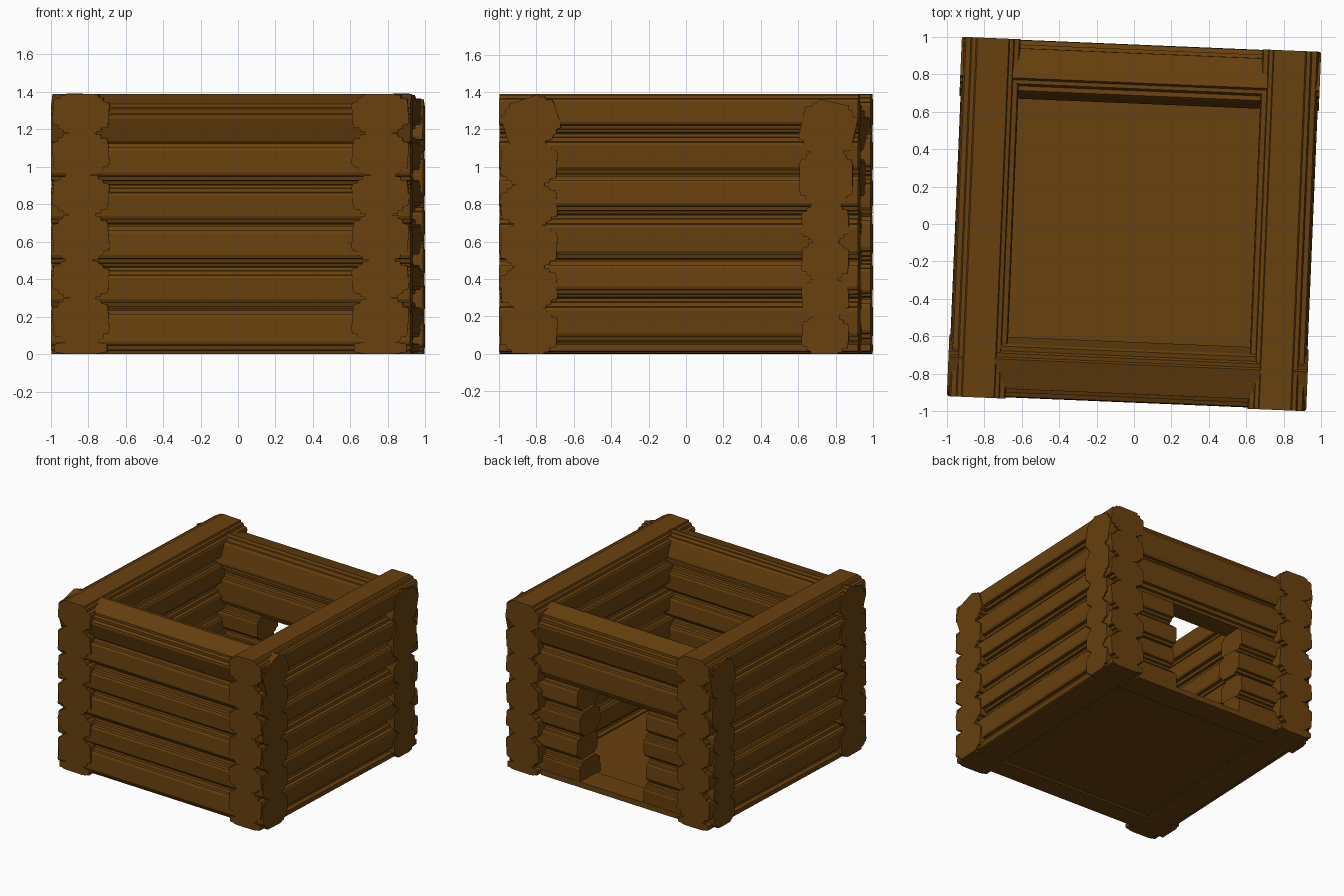
import bpy, bmesh, math
from mathutils import Matrix

if "Cube" in bpy.data.objects:
    bpy.data.objects.remove(bpy.data.objects["Cube"])

TOP = 1.39
TURN = Matrix.Rotation(math.radians(-2.4), 4, 'Z')

wood = bpy.data.materials.new("brown wood")
wood.diffuse_color = (0.14, 0.052, 0.0045, 1)
wood.use_nodes = True
wood.node_tree.nodes["Principled BSDF"].inputs["Base Color"].default_value = wood.diffuse_color


def finish(bm, name):
    bmesh.ops.recalc_face_normals(bm, faces=bm.faces)
    bm.transform(TURN)
    mesh = bpy.data.meshes.new(name)
    bm.to_mesh(mesh)
    bm.free()
    mesh.materials.append(wood)
    ob = bpy.data.objects.new(name, mesh)
    bpy.context.collection.objects.link(ob)
    return ob


def log(name, axis, offset, z0, z1, a, b, half=0.15, tilt=0):
    """Stepped log running along axis from a to b, between heights z0 and z1."""
    h, zc = (z1 - z0) / 2, (z0 + z1) / 2
    # upper right quarter of the stepped cross-section
    quarter = [(1.0, 0.50), (0.95, 0.64), (0.78, 0.66), (0.74, 0.84), (0.60, 0.86), (0.56, 1.0)]
    right = [(u, -v) for u, v in reversed(quarter)] + quarter
    ring = right + [(-u, v) for u, v in reversed(quarter)] + [(-u, -v) for u, v in quarter]
    c, s = math.cos(math.radians(tilt)), math.sin(math.radians(tilt))
    bm = bmesh.new()
    loops = []
    for t in (a, b):
        loop = []
        for u, v in ring:
            p, q = u * half, v * (h + 0.003)
            w = offset + p * c - q * s
            z = min(max(zc + p * s + q * c, 0.0), TOP)
            loop.append(bm.verts.new((t, w, z) if axis == 'X' else (w, t, z)))
        loops.append(loop)
    n = len(ring)
    for i in range(n):
        j = (i + 1) % n
        bm.faces.new((loops[0][i], loops[0][j], loops[1][j], loops[1][i]))
    bm.faces.new(loops[0])
    bm.faces.new(list(reversed(loops[1])))
    return finish(bm, name)


def box(name, x0, x1, y0, y1, z0, z1):
    bm = bmesh.new()
    centre = Matrix.Translation(((x0 + x1) / 2, (y0 + y1) / 2, (z0 + z1) / 2))
    bmesh.ops.create_cube(bm, size=1, matrix=centre @ Matrix.Diagonal((x1 - x0, y1 - y0, z1 - z0, 1)))
    return finish(bm, name)


END, WALL = 0.96, 0.80

# floor slab and door sill
box("floor", -0.78, 0.78, -0.78, 0.78, 0.012, 0.04)
box("door_sill", -0.66, 0.66, 0.70, 0.91, 0.0, 0.045)

# front wall: five upright logs and a top log leaning outwards
front = [0.0, 0.245, 0.465, 0.69, 0.905, 1.135]
for i in range(5):
    log(f"front_log_{i + 1}", 'X', -WALL, front[i], front[i + 1], -END, END, tilt=3 if i % 2 else -3)
log("front_top_log", 'X', -WALL + 0.01, 1.12, 1.365, -END, END, half=0.148, tilt=18)

# side walls: low sill and six logs each
side = [0.06, 0.30, 0.50, 0.745, 0.955, 1.18, 1.39]
for sx, label in ((1, "right"), (-1, "left")):
    log(f"{label}_sill", 'Y', sx * WALL, 0, 0.065, -END, END, half=0.14)
    for i in range(6):
        log(f"{label}_log_{i + 1}", 'Y', sx * WALL, side[i], side[i + 1], -END, END,
            tilt=sx * (4 if i % 2 else -4))

# back wall: four short logs either side of the doorway
for i in range(4):
    for sx, label in ((1, "right"), (-1, "left")):
        jamb = 0.31 + (0.012 if i % 2 else -0.012)
        a, b = sorted((sx * jamb, sx * END))
        log(f"back_{label}_short_log_{i + 1}", 'X', WALL - 0.015, i * 0.2, i * 0.2 + 0.2, a, b,
            half=0.125, tilt=3 if i % 2 else -3)

# two long logs over the doorway
log("lintel_log", 'X', WALL - 0.01, 0.795, 1.09, -END, END, half=0.142)
log("back_top_log", 'X', WALL, 1.065, 1.345, -END, END, half=0.145, tilt=-13)
